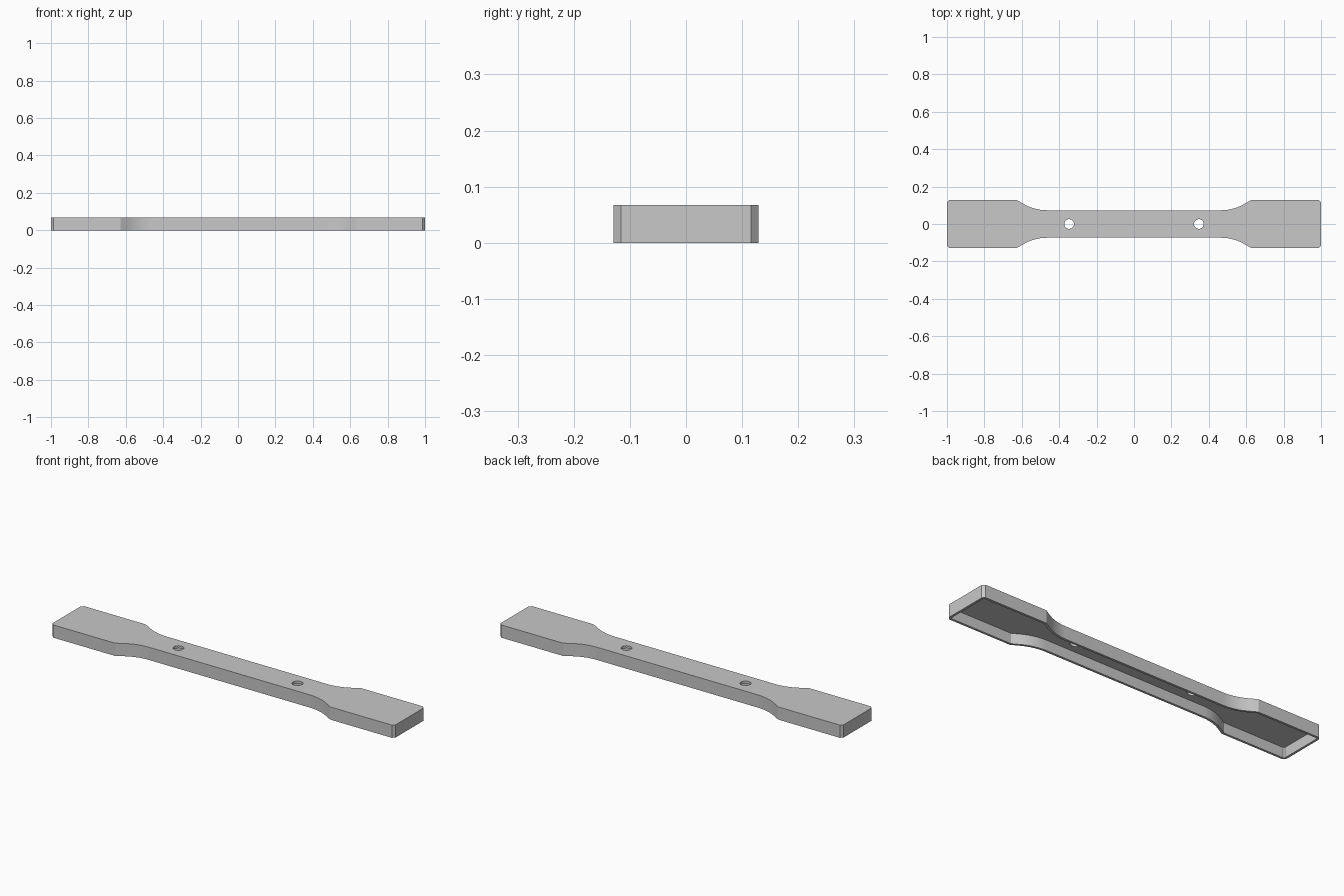
import bpy
import bmesh
import math
from mathutils import Vector

if "Cube" in bpy.data.objects:
    bpy.data.objects.remove(bpy.data.objects["Cube"])

HEIGHT, FLOOR = 0.067, 0.054      # full height, height of the cavity ceiling
HALF_WIDTH, NECK = 0.129, 0.0735
SHOULDER, ARC_LENGTH = 0.628, 0.12  # end of the wide grip, length of the fillet
FLANK_ANGLE = math.radians(29.5)  # slope of the straight flank at the shoulder
CHAMFER, WALL = 0.013, 0.012
HOLE_X, HOLE_R = 0.347, 0.026
ARC_STEPS, HOLE_STEPS = 12, 32


def outline():
    """Counter-clockwise dogbone outline, mirrored from one quarter."""
    radius = ARC_LENGTH / math.sin(FLANK_ANGLE)
    arc_rise = radius * (1 - math.cos(FLANK_ANGLE))
    flank = (HALF_WIDTH - NECK - arc_rise) / math.tan(FLANK_ANGLE)
    arc_start = SHOULDER - flank - ARC_LENGTH
    quarter = [Vector((1, HALF_WIDTH - CHAMFER)), Vector((1 - CHAMFER, HALF_WIDTH)),
               Vector((SHOULDER, HALF_WIDTH))]
    for i in range(ARC_STEPS, -1, -1):
        a = FLANK_ANGLE * i / ARC_STEPS
        quarter.append(Vector((arc_start + radius * math.sin(a),
                               NECK + radius * (1 - math.cos(a)))))
    back = quarter + [Vector((-p.x, p.y)) for p in reversed(quarter)]
    return back + [-p for p in back]


def inset(points, distance):
    """Parallel copy of the outline, moved inward."""
    result = []
    for i, p in enumerate(points):
        d1 = (p - points[i - 1]).normalized()
        d2 = (points[(i + 1) % len(points)] - p).normalized()
        n1, n2 = Vector((-d1.y, d1.x)), Vector((-d2.y, d2.x))
        result.append(p + (n1 + n2) * distance / (1 + n1.dot(n2)))
    return result


def circle(cx):
    steps = [math.tau * i / HOLE_STEPS for i in range(HOLE_STEPS)]
    return [Vector((cx + HOLE_R * math.cos(a), HOLE_R * math.sin(a))) for a in steps]


bm = bmesh.new()


def ring(points, z):
    """Closed loop of vertices at one height."""
    return [bm.verts.new((p.x, p.y, z)) for p in points]


def wall(a, b):
    """Band of quads between two matching rings."""
    for i in range(len(a)):
        bm.faces.new((a[i - 1], a[i], b[i], b[i - 1]))


def fill(*rings):
    """Flat face inside the first ring, pierced by the others."""
    edges = [bm.edges.get((r[i - 1], r[i])) for r in rings for i in range(len(r))]
    bmesh.ops.triangle_fill(bm, edges=edges, use_beauty=True, normal=(0, 0, 1))


outer = outline()
inner = inset(outer, WALL)
outer_low, outer_top = ring(outer, 0), ring(outer, HEIGHT)
inner_low, inner_top = ring(inner, 0), ring(inner, FLOOR)
holes = [circle(-HOLE_X), circle(HOLE_X)]
holes_low = [ring(h, FLOOR) for h in holes]
holes_top = [ring(h, HEIGHT) for h in holes]

# Outer wall, cavity wall, bottom rim and hole walls
wall(outer_low, outer_top)
wall(inner_low, inner_top)
wall(outer_low, inner_low)
for low, top in zip(holes_low, holes_top):
    wall(low, top)
# Top plate and cavity ceiling
fill(outer_top, *holes_top)
fill(inner_top, *holes_low)
bmesh.ops.recalc_face_normals(bm, faces=bm.faces[:])

mesh = bpy.data.meshes.new("dogbone_bar")
bm.to_mesh(mesh)
bm.free()
bar = bpy.data.objects.new("dogbone_bar", mesh)
bpy.context.collection.objects.link(bar)

# Plain grey material
grey = bpy.data.materials.new("plain_grey")
grey.use_nodes = True
colour = (0.58, 0.58, 0.58, 1)
grey.diffuse_color = colour
grey.node_tree.nodes["Principled BSDF"].inputs["Base Color"].default_value = colour
mesh.materials.append(grey)

# Smooth arcs and holes, sharp rims and shoulders
bpy.ops.object.select_all(action="DESELECT")
bar.select_set(True)
bpy.context.view_layer.objects.active = bar
bpy.ops.object.shade_smooth_by_angle(angle=math.radians(25))
